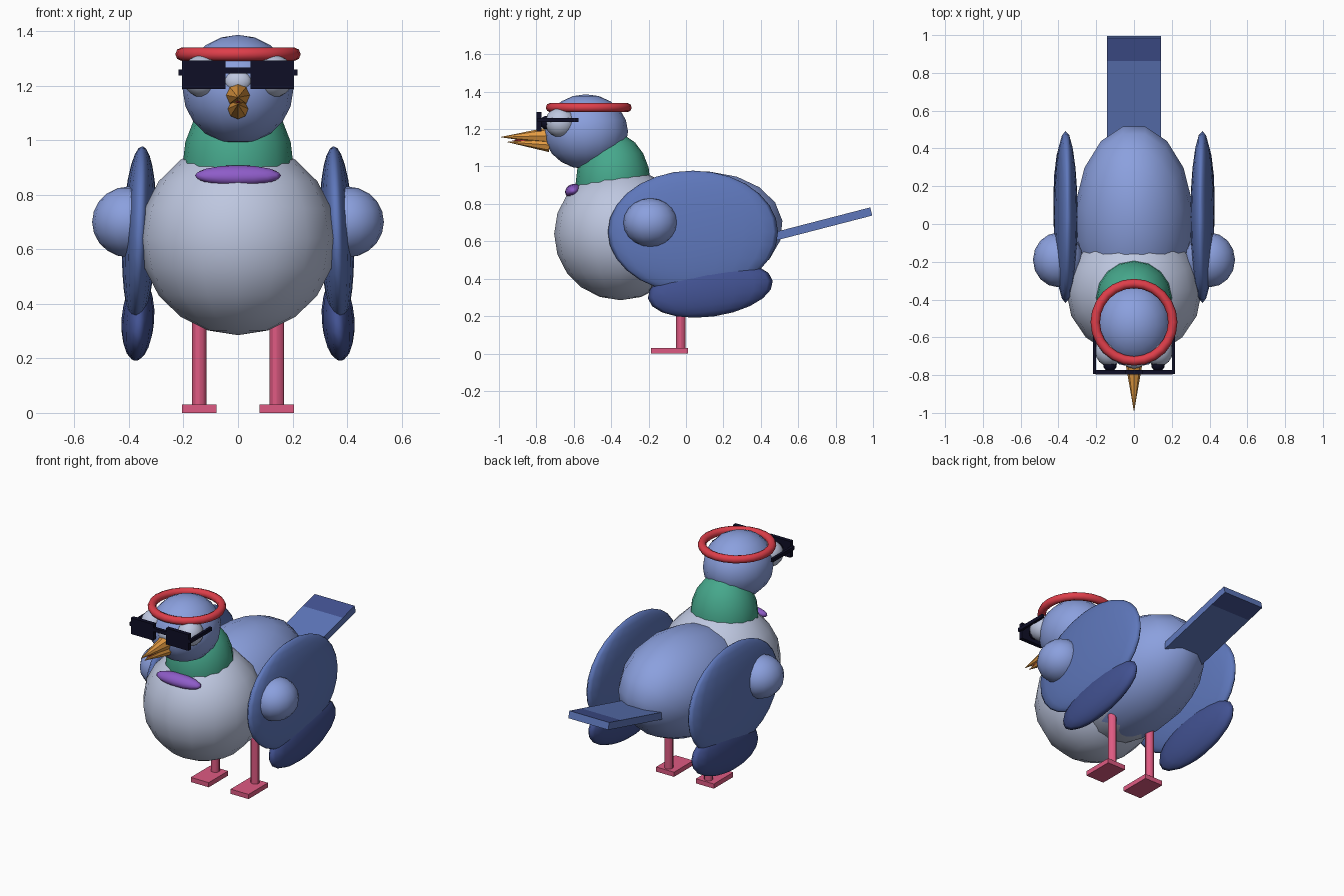
import bpy, bmesh, math
from mathutils import Matrix, Vector

cube = bpy.data.objects.get("Cube")
if cube:
    bpy.data.objects.remove(cube, do_unlink=True)


def material(name, rgb):
    """Flat material from sRGB 0-255, stored as linear values."""
    lin = [((c / 255 + 0.055) / 1.055) ** 2.4 for c in rgb] + [1]
    m = bpy.data.materials.new(name)
    m.use_nodes = True
    m.diffuse_color = lin
    m.node_tree.nodes["Principled BSDF"].inputs["Base Color"].default_value = lin
    return m


BLUE = material("pigeon blue", (139, 160, 222))
WING = material("wing blue", (94, 119, 187))
DARK = material("dark feather blue", (66, 82, 146))
GRAY = material("pale gray", (190, 199, 224))
GREEN = material("neck green", (70, 168, 140))
RED = material("band red", (222, 62, 74))
PINK = material("leg pink", (222, 90, 130))
ORANGE = material("beak orange", (228, 155, 66))
PURPLE = material("throat purple", (142, 92, 200))
BLACK = material("dark navy", (14, 14, 38))


def finish(name, bm, mat, smooth=True):
    """Turn a bmesh into an object."""
    bmesh.ops.recalc_face_normals(bm, faces=bm.faces)
    for f in bm.faces:
        f.smooth = smooth
    me = bpy.data.meshes.new(name)
    bm.to_mesh(me)
    bm.free()
    me.materials.append(mat)
    ob = bpy.data.objects.new(name, me)
    bpy.context.collection.objects.link(ob)
    return ob


def place(bm, loc, size, tilt=0, spin=0, lean=0):
    """Spin about z, scale, lean about y, tilt about x, move."""
    m = (Matrix.Translation(loc) @ Matrix.Rotation(math.radians(tilt), 4, "X")
         @ Matrix.Rotation(math.radians(lean), 4, "Y")
         @ Matrix.Diagonal((*size, 1)) @ Matrix.Rotation(math.radians(spin), 4, "Z"))
    bmesh.ops.transform(bm, matrix=m, verts=bm.verts)


def ball(name, mat, loc, size, seg=16, rings=10, **turn):
    bm = bmesh.new()
    bmesh.ops.create_uvsphere(bm, u_segments=seg, v_segments=rings, radius=1)
    place(bm, loc, size, **turn)
    return finish(name, bm, mat)


def box(name, mat, loc, size, **turn):
    bm = bmesh.new()
    bmesh.ops.create_cube(bm, size=1)
    place(bm, loc, size, **turn)
    return finish(name, bm, mat, False)


def cone(name, mat, start, end, r1, r2, seg):
    """Tapered rod between two points."""
    start, end = Vector(start), Vector(end)
    axis = end - start
    bm = bmesh.new()
    bmesh.ops.create_cone(bm, cap_ends=True, segments=seg, radius1=r1,
                          radius2=r2, depth=axis.length)
    turn = axis.to_track_quat("Z", "Y").to_matrix().to_4x4()
    bmesh.ops.transform(bm, verts=bm.verts,
                        matrix=Matrix.Translation((start + end) / 2) @ turn)
    return finish(name, bm, mat, False)


def ring(name, mat, loc, major, minor, seg, sides):
    bm = bmesh.new()
    rows = []
    for i in range(seg):
        a = math.tau * i / seg
        row = []
        for j in range(sides):
            b = math.tau * j / sides
            r = major + minor * math.cos(b)
            row.append(bm.verts.new((loc[0] + r * math.cos(a), loc[1] + r * math.sin(a),
                                     loc[2] + minor * math.sin(b))))
        rows.append(row)
    for i in range(seg):
        p, q = rows[i], rows[(i + 1) % seg]
        for j in range(sides):
            k = (j + 1) % sides
            bm.faces.new((p[j], q[j], q[k], p[k]))
    return finish(name, bm, mat)


# Body with a pale patch under its front
body = ball("body", BLUE, (0, 0.015, 0.64), (0.315, 0.515, 0.33), tilt=8, spin=11.25)
body.data.materials.append(GRAY)
for p in body.data.polygons:
    if p.center.y < -0.06 and p.center.z < 0.45:
        p.material_index = 1

# Chest, neck, throat patch and head
ball("chest", GRAY, (0, -0.35, 0.64), (0.36, 0.355, 0.355))
ball("neck", GREEN, (0, -0.39, 0.91), (0.203, 0.2, 0.27))
ball("throat_patch", PURPLE, (0, -0.603, 0.87), (0.158, 0.045, 0.036), tilt=25)
ball("head", BLUE, (0, -0.535, 1.186), (0.203, 0.225, 0.2))
ring("headband", RED, (0, -0.52, 1.315), 0.205, 0.025, 24, 8)

# Beak: two halves with a tongue between, and a pale bump above
cone("upper_beak", ORANGE, (0, -0.73, 1.165), (0, -0.99, 1.157), 0.046, 0.001, 8)
cone("lower_beak", ORANGE, (0, -0.73, 1.115), (0, -0.955, 1.131), 0.038, 0.001, 8)
cone("tongue", RED, (0, -0.73, 1.139), (0, -0.93, 1.14), 0.022, 0.001, 6)
ball("beak_bump", GRAY, (0, -0.735, 1.215), (0.05, 0.03, 0.04))

# Tail: a slanted plate with dark ends above and below
bm = bmesh.new()
bmesh.ops.create_cube(bm, size=1)
bmesh.ops.bisect_plane(bm, geom=bm.verts[:] + bm.edges[:] + bm.faces[:],
                       plane_co=(0, 0.295, 0), plane_no=(0, 1, 0))
for f in bm.faces:
    c = f.calc_center_median()
    if c.y > 0.3 and abs(c.z) > 0.4:
        f.material_index = 1
place(bm, (0, 0.695, 0.683), (0.284, 0.61, 0.045), tilt=14.5)
tail = finish("tail", bm, WING, False)
tail.data.materials.append(DARK)

# Bridge of the glasses
box("glasses_bridge", BLACK, (0, -0.785, 1.256), (0.1, 0.022, 0.022))

# Paired parts
for side, s in (("left", 1), ("right", -1)):
    ball(side + "_wing", WING, (s * 0.362, 0.037, 0.65), (0.063, 0.455, 0.328),
         seg=20, rings=14, lean=-s * 2)
    ball(side + "_wing_tip", DARK, (s * 0.367, 0.13, 0.342), (0.06, 0.337, 0.145),
         tilt=8, lean=-s * 4)
    ball(side + "_shoulder", BLUE, (s * 0.4, -0.19, 0.7), (0.135, 0.145, 0.13))
    ball(side + "_eye", GRAY, (s * 0.13, -0.672, 1.235), (0.076, 0.082, 0.078))
    ball(side + "_pupil", BLACK, (s * 0.127, -0.745, 1.235), (0.036, 0.036, 0.036))
    box(side + "_lens", BLACK, (s * 0.125, -0.785, 1.24), (0.16, 0.026, 0.104))
    box(side + "_temple", BLACK, (s * 0.21, -0.685, 1.248), (0.016, 0.22, 0.022))
    cone(side + "_leg", PINK, (s * 0.142, -0.028, 0.02), (s * 0.142, -0.028, 0.45),
         0.026, 0.026, 12)
    box(side + "_foot", PINK, (s * 0.142, -0.088, 0.015), (0.128, 0.197, 0.03))

# Smooth legs while keeping the cap edges sharp
for side in ("left", "right"):
    leg = bpy.data.objects[side + "_leg"]
    bpy.ops.object.select_all(action="DESELECT")
    leg.select_set(True)
    bpy.context.view_layer.objects.active = leg
    bpy.ops.object.shade_smooth_by_angle()
